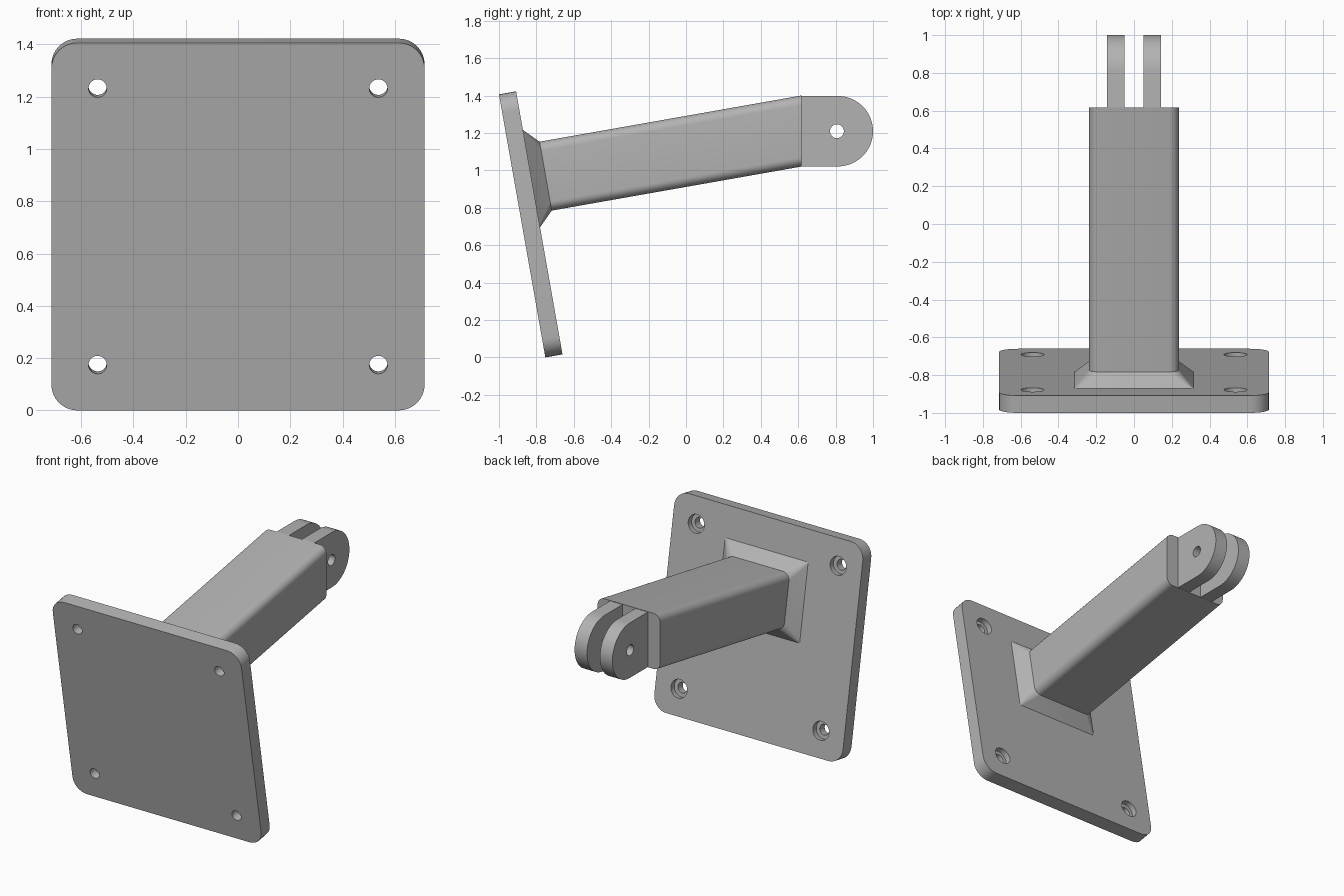
import bpy, bmesh
from math import sin, cos, pi, radians
from mathutils import Vector

cube = bpy.data.objects.get("Cube")
if cube:
    bpy.data.objects.remove(cube, do_unlink=True)

# Single metal colour
metal = bpy.data.materials.new("plain grey metal")
metal.use_nodes = True
GREY = (0.45, 0.45, 0.45, 1)
metal.diffuse_color = GREY
metal.node_tree.nodes["Principled BSDF"].inputs["Base Color"].default_value = GREY

TILT = radians(10)
ORIGIN = Vector((0, -0.876, 0.703))          # centre of the plate's front face
UP = Vector((0, -sin(TILT), cos(TILT)))      # along the plate
OUT = Vector((0, cos(TILT), sin(TILT)))      # along the arm
SIDE = Vector((1, 0, 0))

PLATE, THICK = 0.714, 0.093                  # half side, thickness
ARM_X, ARM_Z, ARM_V = 0.237, 0.187, 0.24     # half width, half height, offset up
FLARE, ARM_END = 0.077, 0.617
LUG_Y, LUG_Z, LUG_R = 0.812, 1.209, 0.188


def tilted(x, v, u):
    return ORIGIN + SIDE * x + UP * v + OUT * u


def rounded(hx, hv, r, u, v0=0, steps=8):
    """Rounded rectangle across the arm axis."""
    pts = []
    for q, (sx, sv) in enumerate([(1, 1), (-1, 1), (-1, -1), (1, -1)]):
        for i in range(steps + 1):
            a = (q + i / steps) * pi / 2
            pts.append(tilted(sx * (hx - r) + r * cos(a), v0 + sv * (hv - r) + r * sin(a), u))
    return pts


def loft(name, *loops):
    """Closed solid through matching loops."""
    bm = bmesh.new()
    rings = [[bm.verts.new(p) for p in loop] for loop in loops]
    n = len(rings[0])
    for a, b in zip(rings, rings[1:]):
        for i in range(n):
            j = (i + 1) % n
            bm.faces.new((a[i], a[j], b[j], b[i]))
    bm.faces.new(rings[0])
    bm.faces.new(rings[-1])
    bmesh.ops.recalc_face_normals(bm, faces=bm.faces[:])
    mesh = bpy.data.meshes.new(name)
    bm.to_mesh(mesh)
    bm.free()
    mesh.materials.append(metal)
    obj = bpy.data.objects.new(name, mesh)
    bpy.context.collection.objects.link(obj)
    return obj


def cylinder(name, centre, axis, r, length):
    """Round cutter starting at centre and running along axis."""
    a = SIDE.cross(axis) if abs(axis.x) < 0.5 else Vector((0, 0, 1))
    b = axis.cross(a)
    ring = [centre + (a * cos(t) + b * sin(t)) * r for t in (2 * pi * i / 32 for i in range(32))]
    return loft(name, ring, [p + axis * length for p in ring])


def activate(obj):
    bpy.ops.object.select_all(action="DESELECT")
    obj.select_set(True)
    bpy.context.view_layer.objects.active = obj


def cut(obj, cutter):
    cutter.hide_render = True
    mod = obj.modifiers.new("hole", "BOOLEAN")
    mod.operation, mod.solver, mod.object = "DIFFERENCE", "EXACT", cutter
    activate(obj)
    bpy.ops.object.modifier_apply(modifier=mod.name)
    bpy.data.objects.remove(cutter, do_unlink=True)


# Mounting plate with four counterbored screw holes
plate = loft("mounting_plate", rounded(PLATE, PLATE, 0.1, 0), rounded(PLATE, PLATE, 0.1, THICK))
for sx in (-1, 1):
    for sv in (-1, 1):
        x, v = sx * 0.537, sv * 0.537
        cut(plate, cylinder("screw_hole", tilted(x, v, -0.1), OUT, 0.035, 0.3))
        cut(plate, cylinder("counterbore", tilted(x, v, THICK - 0.038), OUT, 0.061, 0.2))

# Flared collar where the arm meets the plate
collar = loft("collar",
              rounded(ARM_X + FLARE, ARM_Z + FLARE, 0.012, THICK - 0.01, ARM_V),
              rounded(ARM_X + FLARE, ARM_Z + FLARE, 0.012, THICK, ARM_V),
              rounded(ARM_X, ARM_Z, 0.05, THICK + FLARE, ARM_V))

# Arm, its far end trimmed upright
start = rounded(ARM_X, ARM_Z, 0.05, THICK + FLARE - 0.01, ARM_V)
end = [p + OUT * ((ARM_END - p.y) / OUT.y) for p in start]
arm = loft("arm", start, end)

# Two round-ended lugs with a pin hole
outline = [(ARM_END - 0.01, LUG_Z + LUG_R), (ARM_END - 0.01, LUG_Z - LUG_R)]
for i in range(33):
    a = -pi / 2 + pi * i / 32
    outline.append((LUG_Y + LUG_R * cos(a), LUG_Z + LUG_R * sin(a)))
lugs = []
for name, s in (("left_lug", 1), ("right_lug", -1)):
    lug = loft(name, *[[Vector((s * x, y, z)) for y, z in outline] for x in (0.049, 0.143)])
    cut(lug, cylinder("pin_hole", Vector((-0.5, LUG_Y - 0.005, LUG_Z)), SIDE, 0.037, 1))
    lugs.append(lug)

for obj in (plate, collar, arm, *lugs):
    activate(obj)
    bpy.ops.object.shade_smooth_by_angle(angle=radians(30))
